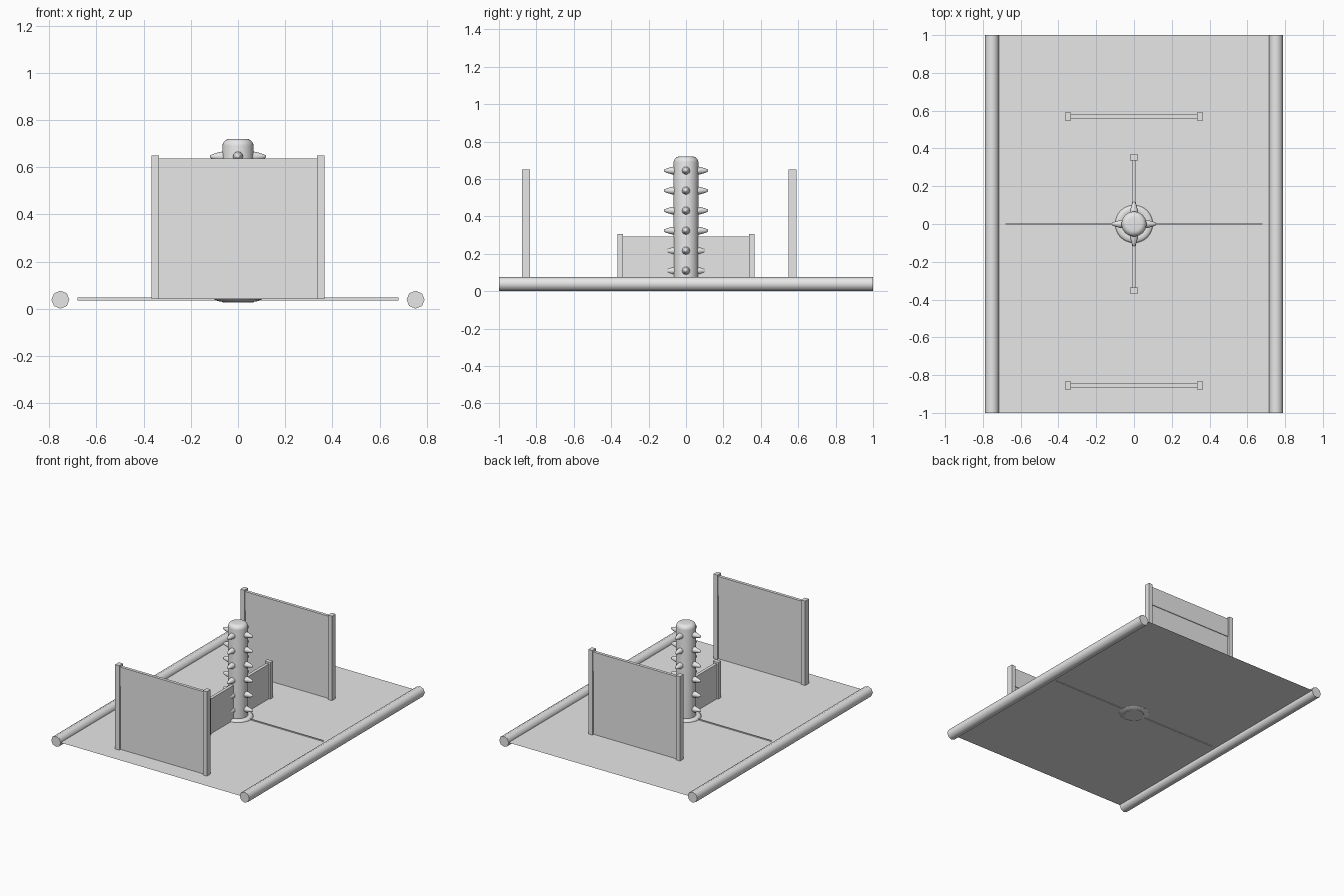
import bpy, bmesh, math
from mathutils import Matrix, Vector

cube = bpy.data.objects.get("Cube")
if cube:
    bpy.data.objects.remove(cube, do_unlink=True)

GREY = (0.8, 0.8, 0.8, 1)
grey = bpy.data.materials.new("plain_grey")
grey.use_nodes = True
grey.diffuse_color = GREY
grey.node_tree.nodes["Principled BSDF"].inputs["Base Color"].default_value = GREY

FLOOR = 0.041


def finish(name, bm, angle=None):
    bmesh.ops.recalc_face_normals(bm, faces=bm.faces)
    mesh = bpy.data.meshes.new(name)
    bm.to_mesh(mesh)
    bm.free()
    mesh.materials.append(grey)
    obj = bpy.data.objects.new(name, mesh)
    bpy.context.collection.objects.link(obj)
    if angle:
        bpy.ops.object.select_all(action='DESELECT')
        obj.select_set(True)
        bpy.context.view_layer.objects.active = obj
        bpy.ops.object.shade_smooth_by_angle(angle=math.radians(angle))
    return obj


def box(name, lo, hi):
    lo, hi = Vector(lo), Vector(hi)
    bm = bmesh.new()
    bmesh.ops.create_cube(bm, size=1, matrix=Matrix.Translation((lo + hi) / 2)
                          @ Matrix.Diagonal((*(hi - lo), 1)))
    return finish(name, bm)


def lathe(bm, profile, sides, matrix=Matrix()):
    """Closed solid of revolution about local z from (radius, height) pairs."""
    rings = []
    for r, z in profile:
        rings.append([bm.verts.new(matrix @ Vector((
            r * math.cos(math.tau * i / sides),
            r * math.sin(math.tau * i / sides), z))) for i in range(sides)])
    for a, b in zip(rings, rings[1:]):
        for i in range(sides):
            j = (i + 1) % sides
            bm.faces.new((a[i], a[j], b[j], b[i]))
    bm.faces.new(rings[0])
    bm.faces.new(rings[-1])


# Floor sheet
bm = bmesh.new()
bmesh.ops.create_grid(bm, x_segments=1, y_segments=1, size=1,
                      matrix=Matrix.Translation((0, 0, FLOOR)) @ Matrix.Diagonal((0.75, 1, 1, 1)))
finish("floor", bm)

# Side rails: eight-sided bars
for name, side in (("left_rail", 1), ("right_rail", -1)):
    bm = bmesh.new()
    lathe(bm, [(0.038, -1), (0.038, 1)], 8,
          Matrix.Translation((0.752 * side, 0, 0.039)) @ Matrix.Rotation(math.pi / 2, 4, 'X'))
    finish(name, bm, 60)

# Tall end walls: two posts, a lower panel and a slightly thicker top board
for name, y in (("front_wall", -0.855), ("back_wall", 0.57)):
    for end, x in (("left", 0.35), ("right", -0.35)):
        box(f"{name}_{end}_post", (x - 0.016, y - 0.021, FLOOR), (x + 0.016, y + 0.021, 0.65))
    box(f"{name}_panel", (-0.335, y - 0.006, FLOOR), (0.335, y + 0.006, 0.5))
    box(f"{name}_top_board", (-0.335, y - 0.011, 0.5), (0.335, y + 0.011, 0.637))

# Low middle wall
for end, y in (("front", -0.352), ("back", 0.352)):
    box(f"low_wall_{end}_post", (-0.022, y - 0.015, FLOOR), (0.022, y + 0.015, 0.305))
box("low_wall_panel", (-0.011, -0.34, FLOOR), (0.011, 0.34, 0.292))

# Floor strips either side of the pillar
for name, side in (("left_strip", 1), ("right_strip", -1)):
    x0, x1 = sorted((0.09 * side, 0.68 * side))
    box(name, (x0, -0.002, 0.036), (x1, 0.002, 0.049))

# Pillar base ring
bm = bmesh.new()
lathe(bm, [(0.06, 0.029), (0.085, 0.033), (0.1, 0.04), (0.1, 0.046), (0.092, 0.054),
           (0.075, 0.056), (0.06, 0.052)], 32)
finish("pillar_base", bm, 50)

# Pillar with rounded top
bm = bmesh.new()
dome = [(0.036 + 0.03 * math.cos(t * math.pi / 10), 0.69 + 0.03 * math.sin(t * math.pi / 10))
        for t in range(6)]
lathe(bm, [(0.066, 0.028)] + dome, 32)
finish("pillar", bm, 40)

# Spikes: six rows of four
bm = bmesh.new()
for row in range(6):
    for turn in range(4):
        place = (Matrix.Translation((0, 0, 0.11 + 0.107 * row))
                 @ Matrix.Rotation(turn * math.pi / 2, 4, 'Z')
                 @ Matrix.Rotation(math.pi / 2, 4, 'Y'))
        lathe(bm, [(0.022, 0.055), (0.02, 0.075), (0.013, 0.1), (0.007, 0.115), (0.003, 0.118)],
              12, place)
finish("pillar_spikes", bm, 50)
